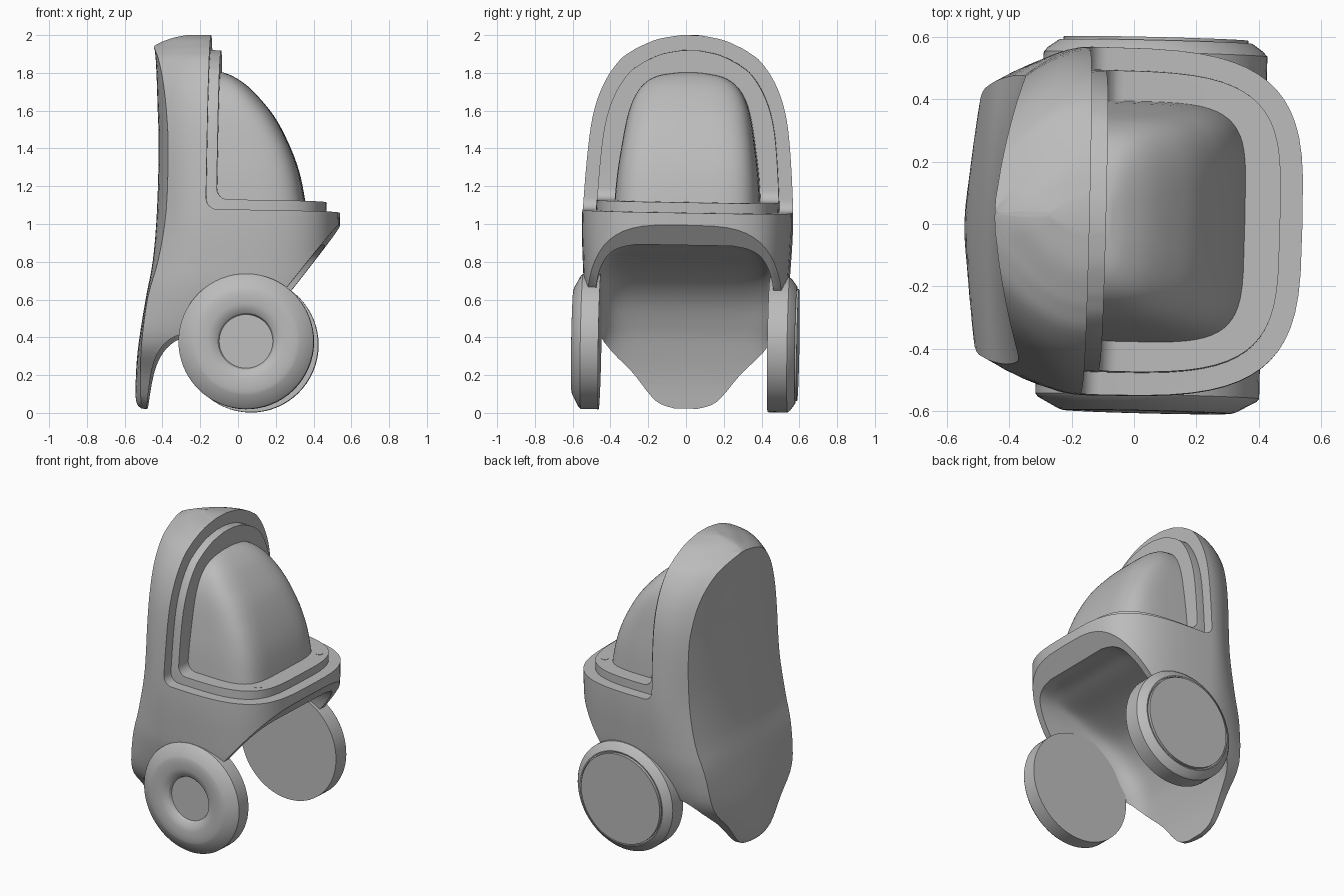
import bpy, bmesh, math
from mathutils import Euler, Matrix

cube = bpy.data.objects.get("Cube")
if cube:
    bpy.data.objects.remove(cube, do_unlink=True)

grey = bpy.data.materials.new("plain grey")
grey.use_nodes = True
COLOUR = (0.5, 0.5, 0.5, 1)
grey.diffuse_color = COLOUR
grey.node_tree.nodes["Principled BSDF"].inputs["Base Color"].default_value = COLOUR

# The whole figure leans very slightly
LEAN = Euler([math.radians(a) for a in (-1, .9, -1.4)]).to_matrix().to_4x4()
LEAN = Matrix.Translation((0, .006, 1)) @ LEAN @ Matrix.Translation((0, 0, -1))


def make_object(name, bm):
    bmesh.ops.remove_doubles(bm, verts=bm.verts, dist=0.0001)
    bmesh.ops.recalc_face_normals(bm, faces=bm.faces)
    mesh = bpy.data.meshes.new(name)
    bm.to_mesh(mesh)
    bm.free()
    mesh.materials.append(grey)
    obj = bpy.data.objects.new(name, mesh)
    bpy.context.collection.objects.link(obj)
    return obj


def activate(obj):
    bpy.ops.object.select_all(action='DESELECT')
    obj.select_set(True)
    bpy.context.view_layer.objects.active = obj


def finish(obj, angle=30):
    """Shade a completed part and lean it with the rest."""
    activate(obj)
    bpy.ops.object.shade_smooth_by_angle(angle=math.radians(angle))
    obj.matrix_basis = LEAN @ obj.matrix_basis


def cut(obj, cutter):
    activate(obj)
    mod = obj.modifiers.new("cut", 'BOOLEAN')
    mod.operation = 'DIFFERENCE'
    mod.solver = 'EXACT'
    mod.object = cutter
    bpy.ops.object.modifier_apply(modifier=mod.name)
    bpy.data.objects.remove(cutter, do_unlink=True)


def refine(rows, steps=4):
    """Smooth curve through the rows."""
    out = []
    last = len(rows) - 1
    for i in range(last):
        quad = [rows[max(i - 1, 0)], rows[i], rows[i + 1], rows[min(i + 2, last)]]
        for k in range(steps):
            t = k / steps
            out.append([b + t * ((c - a) / 2 + t * (a - 2.5 * b + 2 * c - d / 2
                        + t * (1.5 * (b - c) + (d - a) / 2)))
                        for a, b, c, d in zip(*quad)])
    return out + [list(rows[-1])]


def ring(z, xb, xe, we, w, xs, xf, n):
    """Level outline: bowed back, curved flank, squarish rounded front."""
    half = []
    for j in range(7):
        s = j / 7
        half.append((xb + (xe - xb) * s * s, we * s))
    for j in range(6):
        s = j / 6
        half.append((xe + (xs - xe) * s, we + (w - we) * s * (2 - s)))
    for j in range(17):
        t = j / 16 * math.pi / 2
        c = math.cos(t) if j < 16 else 0
        half.append((xs + (xf - xs) * math.sin(t) ** (2 / n), w * c ** (2 / n)))
    full = half + [(x, -y) for x, y in reversed(half[1:-1])]
    return [(x, y, z) for x, y in full]


def loft(name, rings):
    bm = bmesh.new()
    loops = [[bm.verts.new(p) for p in r] for r in rings]
    for a, b in zip(loops, loops[1:]):
        for i in range(len(a)):
            k = (i + 1) % len(a)
            bm.faces.new((a[i], a[k], b[k], b[i]))
    bm.faces.new(loops[0])
    bm.faces.new(loops[-1])
    return make_object(name, bm)


def prism(name, profile):
    """Side profile (x, z) extruded across the whole width."""
    return loft(name, [[(x, y, z) for x, z in profile] for y in (-1, 1)])


def step_cutter(x, z, r=0.06):
    fillet = [(x + r - r * math.cos(a), z + r - r * math.sin(a))
              for a in (i * math.pi / 12 for i in range(7))]
    return prism("step_cutter", [(x, 3)] + fillet + [(2, z), (2, 3)])


# Main shell levels: height, back middle, back edge, back half width, half width
SHELL = [
    (.015, -.495, -.485, .06, .08), (.055, -.525, -.495, .16, .18),
    (.2, -.527, -.497, .27, .32), (.36, -.515, -.49, .4, .46),
    (.6, -.48, -.46, .44, .53), (.8, -.447, -.407, .46, .55),
    (1.06, -.43, -.37, .46, .557), (1.4, -.426, -.366, .45, .535),
    (1.6, -.435, -.38, .41, .505), (1.75, -.442, -.402, .34, .45),
    (1.86, -.449, -.429, .23, .375), (1.91, -.455, -.45, .11, .31),
    (1.938, -.455, -.455, .01, .26), (1.975, -.375, -.375, .01, .17),
    (1.997, -.285, -.285, .005, .05)]
levels = refine(SHELL)
body = loft("body_shell", [ring(*r, -.15, .538, 3.6) for r in levels])
cut(body, step_cutter(-.158, 1.067))

# Sloping underside and tail
under = [(.54, 1.005), (.28, .665), (.06, .525), (-.14, .43), (-.29, .365), (-.35, .325),
         (-.39, .275), (-.43, .195), (-.455, .1), (-.475, -.1), (1, -.1), (1, 1.005)]
cut(body, prism("under_cutter", under))

# Hollow under the front lip: height, depth, half width
HOLLOW = [(-.1, -.475, .62), (.15, -.45, .6), (.33, -.41, .53), (.45, -.37, .485),
          (.6, -.29, .475), (.72, -.16, .46), (.8, .03, .43), (.85, .22, .39),
          (.88, .32, .33), (.895, .4, .25)]
cut(body, loft("hollow_cutter", [ring(z, .9, .9, w * .98, w, .42, min(x, .41), 7)
                                 for z, x, w in refine(HOLLOW)]))
finish(body)

# Raised inner frame and ledge
frame = loft("inner_frame", [
    ring(1 + (z - 1) * .92, -.25, -.25, we * .8, w * .87, -.16, .466, 4)
    for z, xb, xe, we, w in levels if z > .95])
cut(frame, step_cutter(-.104, 1.121))
finish(frame)

# Domed front: height, front, half width
DOME = [(1.05, .365, .39), (1.25, .327, .375), (1.4, .274, .355), (1.55, .197, .33),
        (1.65, .12, .3), (1.73, .04, .25), (1.78, -.036, .17), (1.8, -.09, .05)]
dome = loft("dome", [ring(z, -.15, -.15, w, w, -.11, x, 5 - 2 * max(z - 1.4, 0) / .4)
                     for z, x, w in refine(DOME)])
finish(dome, 50)


def lathe(name, profile, centre, side, segments=64):
    """Turn (radius, y) points about a cross axis."""
    bm = bmesh.new()
    verts = [bm.verts.new((r, side * y, 0)) for r, y in profile]
    edges = [bm.edges.new(p) for p in zip(verts, verts[1:])]
    bmesh.ops.spin(bm, geom=verts + edges, cent=(0, 0, 0), axis=(0, 1, 0),
                   angle=math.tau, steps=segments)
    obj = make_object(name, bm)
    obj.location = (centre[0], 0, centre[1])
    finish(obj)


# Wheels: one with a dished hub, one with a plain cap
dished = [(0, .45), (.358, .45), (.358, .545), (.35, .555), (.285, .59), (.27, .595),
          (.24, .596), (.2, .596), (.17, .588), (.15, .574), (.142, .556), (.135, .556),
          (0, .556)]
capped = [(0, .445), (.358, .445), (.358, .55), (.345, .565), (.31, .59), (.303, .59),
          (.303, .582), (.296, .582), (.296, .6), (0, .6)]
HUB = (.066, .37)
lathe("right_wheel", dished, HUB, -1)
lathe("left_wheel", capped, HUB, 1)

# Small studs on the ledge
for name, side in (("left_stud", 1), ("right_stud", -1)):
    bm = bmesh.new()
    bmesh.ops.create_cone(bm, cap_ends=True, segments=24, radius1=.025,
                          radius2=.025, depth=.012)
    stud = make_object(name, bm)
    stud.location = (.373, side * .312, 1.117)
    finish(stud)
